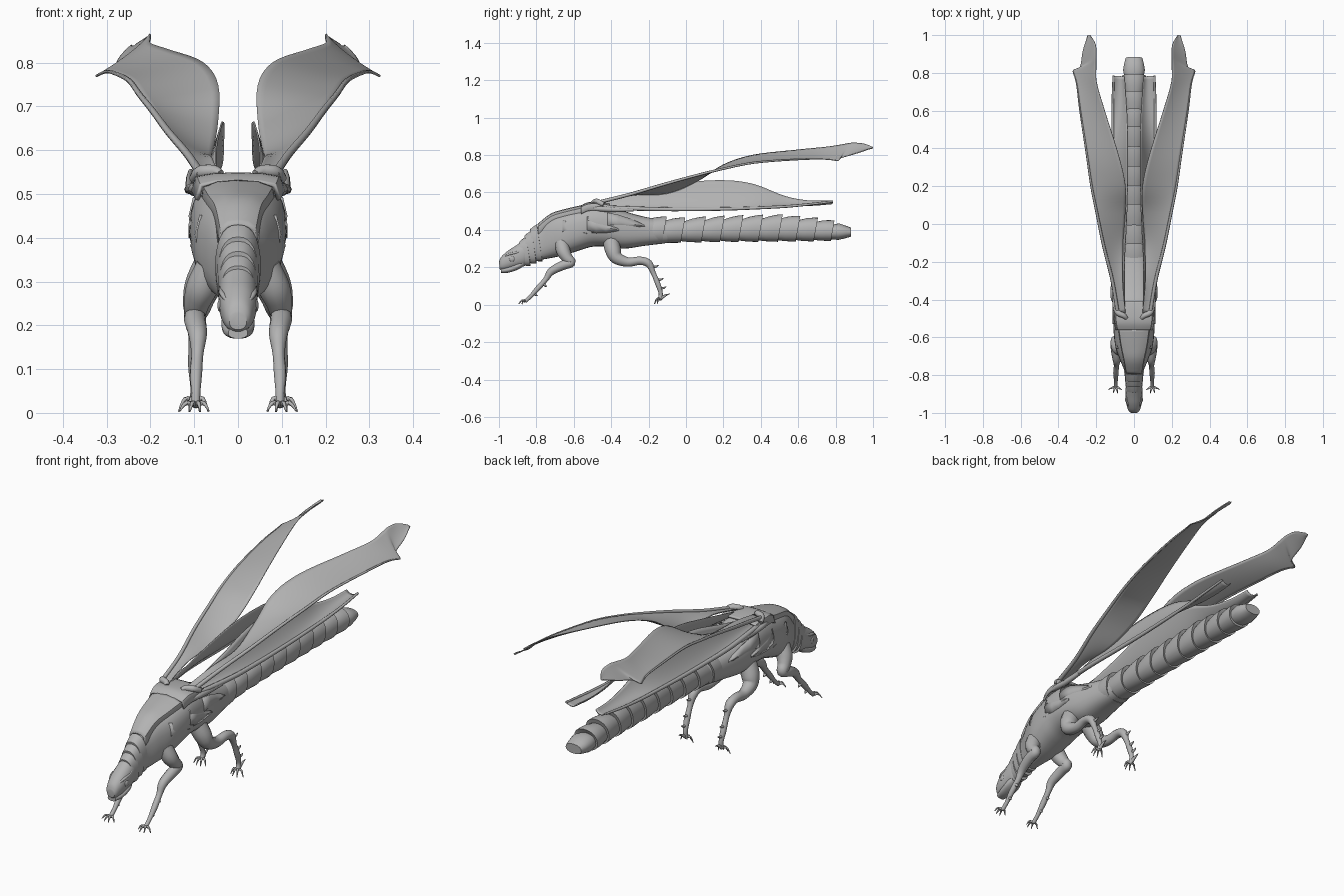
import bpy, bmesh, math
from mathutils import Vector

grey = bpy.data.materials.new("shell grey")
grey.diffuse_color = (0.45, 0.45, 0.45, 1)


def spline(pts, sub):
    """Catmull-Rom interpolation of number tuples."""
    out, n = [], len(pts)
    for i in range(n - 1):
        p = [pts[max(i - 1, 0)], pts[i], pts[i + 1], pts[min(i + 2, n - 1)]]
        for k in range(sub):
            t = k / sub
            out.append(tuple(0.5 * (2 * b + (c - a) * t + (2 * a - 5 * b + 4 * c - d) * t * t
                                    + (3 * b - a - 3 * c + d) * t ** 3) for a, b, c, d in zip(*p)))
    return out + [tuple(pts[-1])]


def make(name, rows, closed=True, mirror=False, thick=0, angle=40):
    """Skin a list of point rows into an object."""
    bm = bmesh.new()
    vs = [[bm.verts.new(p) for p in r] for r in rows]
    n = len(rows[0])
    for a, b in zip(vs, vs[1:]):
        for i in range(n if closed else n - 1):
            j = (i + 1) % n
            bm.faces.new((a[i], a[j], b[j], b[i]))
    if closed:
        bm.faces.new(vs[0])
        bm.faces.new(vs[-1])
    bmesh.ops.recalc_face_normals(bm, faces=bm.faces)
    me = bpy.data.meshes.new(name)
    bm.to_mesh(me)
    bm.free()
    me.materials.append(grey)
    ob = bpy.data.objects.new(name, me)
    bpy.context.collection.objects.link(ob)
    if thick:
        m = ob.modifiers.new("thickness", 'SOLIDIFY')
        m.thickness, m.offset = thick, 0
    if mirror:
        ob.modifiers.new("mirror", 'MIRROR')
    bpy.ops.object.select_all(action='DESELECT')
    ob.select_set(True)
    bpy.context.view_layer.objects.active = ob
    bpy.ops.object.shade_smooth_by_angle(angle=math.radians(angle))
    return ob


def ring(y, zb, zt, hw, power=2.4, slant=0.0, n=28):
    """Rounded cross-section in the xz plane, leaning by slant."""
    pts, zc, hz = [], (zb + zt) / 2, (zt - zb) / 2
    for i in range(n):
        c, s = math.cos(2 * math.pi * i / n), math.sin(2 * math.pi * i / n)
        x = hw * math.copysign(abs(c) ** (2 / power), c)
        z = hz * math.copysign(abs(s) ** (2 / power), s)
        pts.append((x, y + slant * z, zc + z))
    return pts


def tube(name, path, sub=5, sides=12):
    """Mirrored round limb along (x, y, z, radius) points."""
    p = spline(path, sub)
    rows = []
    for i, q in enumerate(p):
        d = (Vector(p[min(i + 1, len(p) - 1)][:3]) - Vector(p[max(i - 1, 0)][:3])).normalized()
        u = d.cross(Vector((1, 0, 0)))
        u = u.normalized() if u.length > 0.1 else Vector((0, 0, 1))
        v = d.cross(u)
        rows.append([Vector(q[:3]) + max(q[3], 0.001) * (u * math.cos(a) + v * math.sin(a))
                     for a in (2 * math.pi * k / sides for k in range(sides))])
    return make(name, rows, mirror=True, angle=60)


# Thorax and waist
thorax = [(-.83, .235, .385, .042), (-.78, .24, .43, .05), (-.72, .25, .475, .074), (-.65, .265, .497, .098),
          (-.57, .29, .52, .108), (-.5, .31, .537, .11), (-.42, .31, .532, .109), (-.33, .3, .5, .1),
          (-.22, .315, .47, .082), (-.1, .33, .45, .062)]
make("thorax", [ring(*r, power=2.5) for r in spline(thorax, 5)])

# Head, jaw, eyes
head = [(-.998, .19, .228, .02), (-.985, .183, .255, .031), (-.95, .187, .286, .041),
        (-.91, .197, .312, .044), (-.87, .207, .338, .044), (-.84, .23, .355, .04)]
make("head", [ring(*r, power=2.2, slant=-.1) for r in spline(head, 4)])
jaw = [(-.99, .17, .195, .022), (-.95, .171, .205, .034), (-.9, .187, .225, .038), (-.87, .205, .24, .03)]
make("jaw", [ring(*r) for r in spline(jaw, 3)])
tube("eye", [(.024, -.93, .245, .017), (.038, -.93, .245, .017), (.045, -.93, .245, .011),
             (.047, -.93, .245, .002)], sub=3)
tube("brow", [(.022, -.975, .252, .003), (.035, -.945, .27, .006), (.038, -.905, .28, .006), (.036, -.87, .3, .003)])

# Overlapping neck collars
for i in range(3):
    y, zb, zt, w = -.865 + .03 * i, .208 + .012 * i, .35 + .033 * i, .043 + .003 * i
    make("neck collar", [ring(y - .018, zb + .006, zt - .014, w - .004, slant=-.15),
                         ring(y, zb, zt, w, slant=-.15),
                         ring(y + .022, zb, zt + .014, w + .003, slant=-.15),
                         ring(y + .024, zb + .012, zt - .004, w - .006, slant=-.15)])


def shield(name, rows, drop):
    """Back plate from (y, z, half width) rows, edges folded down."""
    make(name, [[(w * a, y, z - drop * b) for a, b in
                 ((-1.12, 1), (-1, .2), (-.6, .04), (0, 0), (.6, .04), (1, .2), (1.12, 1))]
                for y, z, w in rows], closed=False, thick=.01, angle=30)


# Back shields
shield("front back shield", spline([(-.79, .428, .036), (-.72, .483, .048), (-.64, .508, .064),
                                    (-.555, .528, .076)], 4), .07)
shield("rear back shield", spline([(-.56, .526, .083), (-.52, .543, .09), (-.46, .543, .094),
                                   (-.41, .537, .092)], 4), .04)

# Side plates pointing backwards
for y, z, l in ((-.66, .41, .13), (-.53, .43, .17), (-.42, .45, .2)):
    x0 = .09 if y < -.6 else .105
    rows = []
    for t in (0, .3, .6, .85, 1):
        h = .04 * (1 - t ** 2) + .002
        x = x0 + .004 - .028 * t * (y > -.5) + .012 * t * (y < -.6)
        rows.append([(x - .01, y + l * t, z + h - .03 * t), (x, y + l * t, z - .03 * t),
                     (x - .006, y + l * t, z - h - .03 * t)])
    make("side plate", rows, closed=False, mirror=True, thick=.008)

# Abdomen with overlapping segments
prof = [(-.22, .32, .468, .078), (-.03, .335, .458, .062), (.2, .338, .468, .058), (.5, .34, .475, .058),
        (.7, .342, .455, .058), (.83, .347, .432, .058), (.885, .365, .41, .042)]


def body_at(y):
    for a, b in zip(prof, prof[1:]):
        if y <= b[0]:
            t = (y - a[0]) / (b[0] - a[0])
            return [a[k] + (b[k] - a[k]) * t for k in (1, 2, 3)]
    return prof[-1][1:]


cuts = [-.22, -.12, -.02, .09, .19, .29, .395, .5, .595, .69, .78, .882]
rings = []
for i, (a, b) in enumerate(zip(cuts, cuts[1:])):
    last = i == len(cuts) - 2
    for t, g in ((.0, -.007), (.35, 0), (.75, .004), (1.0, .005)):
        y = a + (b - a) * t
        zb, zt, w = body_at(y)
        g = 0 if last and t > .3 else g
        rings.append(ring(y + (0 if t == 0 or last else .004), zb - g * .7, zt + g * 1.8, w + g, 2.2,
                          .05 if last else .18))
make("abdomen", rings, angle=35)


def wing(name, rows, lift, thick, sub=5, cols=10):
    """Bent membrane between a leading and a trailing edge; lift bends the middle."""
    grid = []
    for r in spline(rows, sub):
        a, b = Vector(r[:3]), Vector(r[3:6])
        m = (a + b) / 2 + Vector(lift)
        grid.append([a * (1 - t) ** 2 + (2 * m - (a + b) / 2) * 2 * t * (1 - t) + b * t * t
                     for t in (k / cols for k in range(cols + 1))])
    make(name, grid, closed=False, mirror=True, thick=thick, angle=60)


# Forewings
fore = [(.085, -.48, .545, .045, -.47, .55), (.115, -.3, .59, .06, -.3, .585), (.16, -.12, .643, .058, -.1, .595),
        (.195, .05, .69, .046, .06, .66), (.225, .2, .727, .045, .2, .748), (.25, .37, .76, .08, .36, .8),
        (.285, .6, .777, .155, .6, .828), (.303, .74, .779, .198, .75, .843), (.323, .81, .77, .2, .84, .857),
        (.286, .83, .785, .2, .89, .865), (.27, .92, .812, .204, .95, .86), (.245, 1.0, .84, .232, 1.0, .842)]
wing("forewing", fore, (0, 0, -.004), .004)
tube("forewing vein", [r[:3] + (.01 - .0009 * i,) for i, r in enumerate(fore[:9])], sides=8)

# Hindwings
hind = [(.09, -.45, .52, .05, -.45, .545), (.11, -.2, .512, .05, -.2, .605), (.112, 0, .51, .04, 0, .652),
        (.112, .2, .512, .034, .2, .665), (.112, .36, .517, .033, .36, .645), (.112, .53, .525, .035, .53, .58),
        (.112, .66, .537, .042, .66, .556), (.108, .785, .552, .05, .78, .557)]
wing("hindwing", hind, (-.004, 0, -.015), .004)
tube("hindwing vein", [r[:3] + (.012 - .0009 * i,) for i, r in enumerate(hind)], sides=8)

# Wing hinges
tube("wing hinge", [(.04, -.5, .545, .01), (.055, -.485, .552, .014), (.085, -.47, .55, .015), (.1, -.44, .535, .012)])
tube("hindwing hinge", [(.095, -.5, .515, .008), (.099, -.45, .512, .014), (.1, -.38, .508, .013),
                        (.106, -.28, .508, .009)])

# Front legs
tube("front leg", [(.06, -.665, .33, .038), (.082, -.655, .285, .037), (.094, -.635, .25, .03), (.098, -.615, .225, .025),
                   (.098, -.66, .21, .025), (.092, -.72, .178, .021), (.093, -.75, .135, .014),
                   (.096, -.79, .09, .014), (.096, -.83, .045, .01), (.096, -.86, .018, .01)])
# Rear legs
tube("rear leg", [(.055, -.4, .34, .045), (.08, -.39, .29, .042), (.092, -.37, .25, .034), (.097, -.31, .228, .025),
                  (.1, -.245, .235, .022), (.1, -.2, .22, .021), (.1, -.175, .17, .013), (.1, -.15, .11, .014),
                  (.098, -.135, .06, .011), (.098, -.14, .03, .012)])
# Spurs on the shins
for y, z in ((-.165, .2), (-.14, .13), (-.125, .085)):
    tube("rear shin spur", [(.1, y - .015, z, .008), (.1, y + .01, z + .006, .005), (.1, y + .02, z + .012, .001)], 2, 6)
for y, z in ((-.76, .1), (-.81, .05)):
    tube("front shin spur", [(.096, y, z + .01, .009), (.096, y + .01, z, .005), (.096, y + .018, z - .002, .001)], 2, 6)


# Feet with splayed claws
def claws(name, x, y, z, reach):
    for dx, r in ((-.03, .5), (-.01, 1), (.014, .95), (.038, .45)):
        tube(name, [(x, y, z, .007), (x + dx * .6, y + reach * r * .5, z + .004, .005),
                    (x + dx, y + reach * r, .003, .0015)], 4, 6)


claws("front claw", .096, -.86, .018, -.036)
claws("rear claw", .098, -.14, .028, -.03)
tube("rear heel claw", [(.098, -.14, .03, .01), (.1, -.11, .05, .006), (.1, -.085, .058, .001)], 4, 6)
